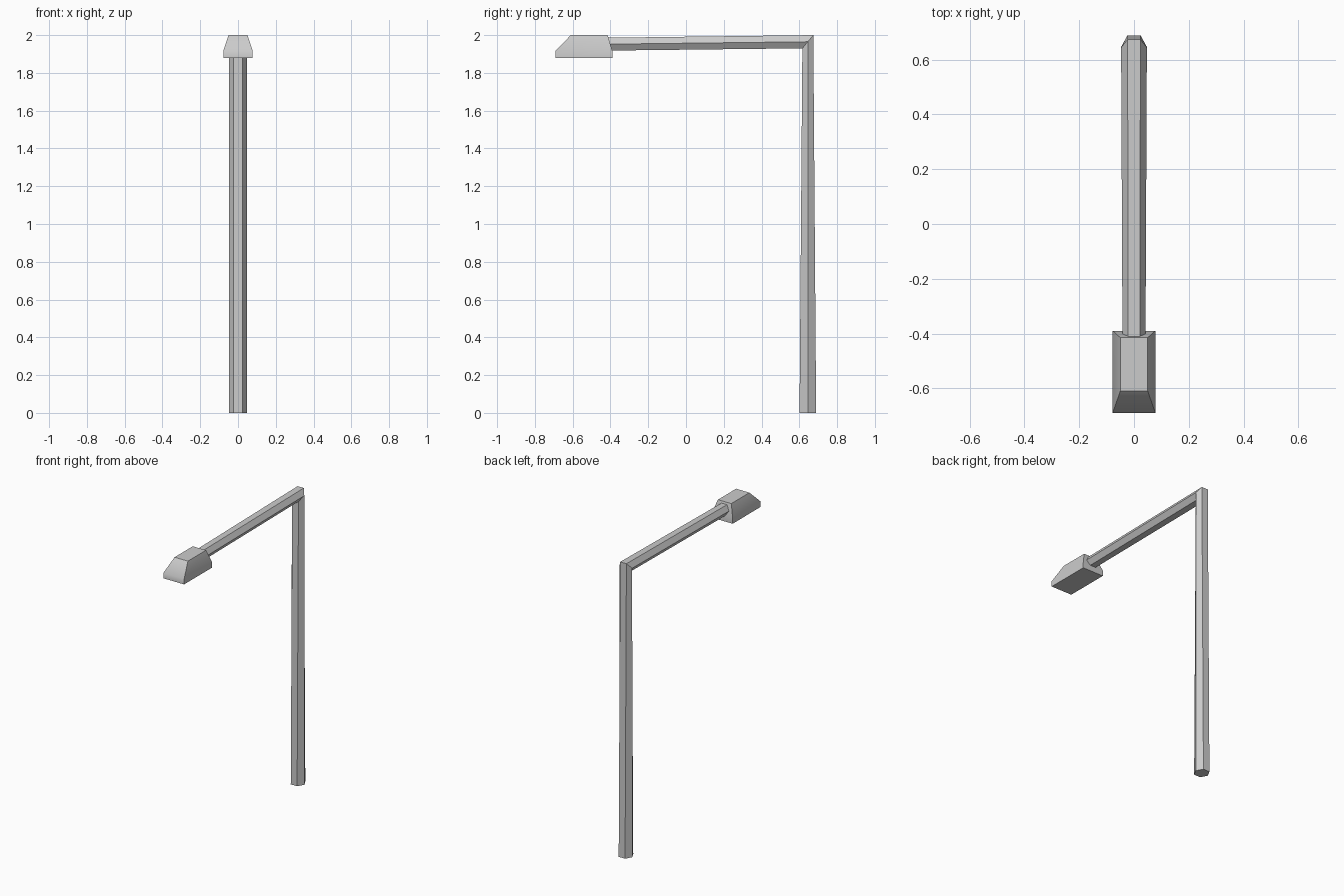
import bpy, bmesh, math

if "Cube" in bpy.data.objects:
    bpy.data.objects.remove(bpy.data.objects["Cube"])


def finish(name, bm):
    bmesh.ops.recalc_face_normals(bm, faces=bm.faces)
    mesh = bpy.data.meshes.new(name)
    bm.to_mesh(mesh)
    bm.free()
    obj = bpy.data.objects.new(name, mesh)
    bpy.context.collection.objects.link(obj)
    return obj


def loft(bm, rings):
    """Skin a list of vertex rings and cap both ends; returns the bmesh rings."""
    loops = [[bm.verts.new(p) for p in ring] for ring in rings]
    n = len(loops[0])
    for a, b in zip(loops, loops[1:]):
        for i in range(n):
            j = (i + 1) % n
            bm.faces.new((a[i], a[j], b[j], b[i]))
    bm.faces.new(loops[0])
    bm.faces.new(loops[-1])
    return loops


def hex_ring(y, z, rx, dy, dz):
    """Hexagon with points on +-x; (dy, dz) is the half-depth direction."""
    ring = []
    for i in range(6):
        a = math.radians(60 * i)
        s = math.sin(a) / math.sin(math.radians(60))
        ring.append((rx * math.cos(a), y + dy * s, z + dz * s))
    return ring


def rect_ring(z, hx, y0, y1):
    return [(-hx, y0, z), (hx, y0, z), (hx, y1, z), (-hx, y1, z)]


# Hexagonal pole and arm, one tapered sweep with a mitred corner
bm = bmesh.new()
loft(bm, [
    hex_ring(0.645, 0.0, 0.048, 0.044, 0.0),
    hex_ring(0.645, 1.965, 0.047, 0.029, 0.035),
    hex_ring(-0.425, 1.952, 0.042, 0.0, 0.034),
])
finish("pole_and_arm", bm)

# Lamp head: short upright rim, then sloped sides to a flat top
bm = bmesh.new()
loops = loft(bm, [
    rect_ring(1.88, 0.078, -0.69, -0.39),
    rect_ring(1.917, 0.078, -0.69, -0.39),
    rect_ring(2.0, 0.05, -0.61, -0.415),
])
rim = set(loops[1])
for f in bm.faces:
    f.smooth = True
# Only the rim crease is shaded smooth
for e in bm.edges:
    e.smooth = e.verts[0] in rim and e.verts[1] in rim
finish("lamp_head", bm)
